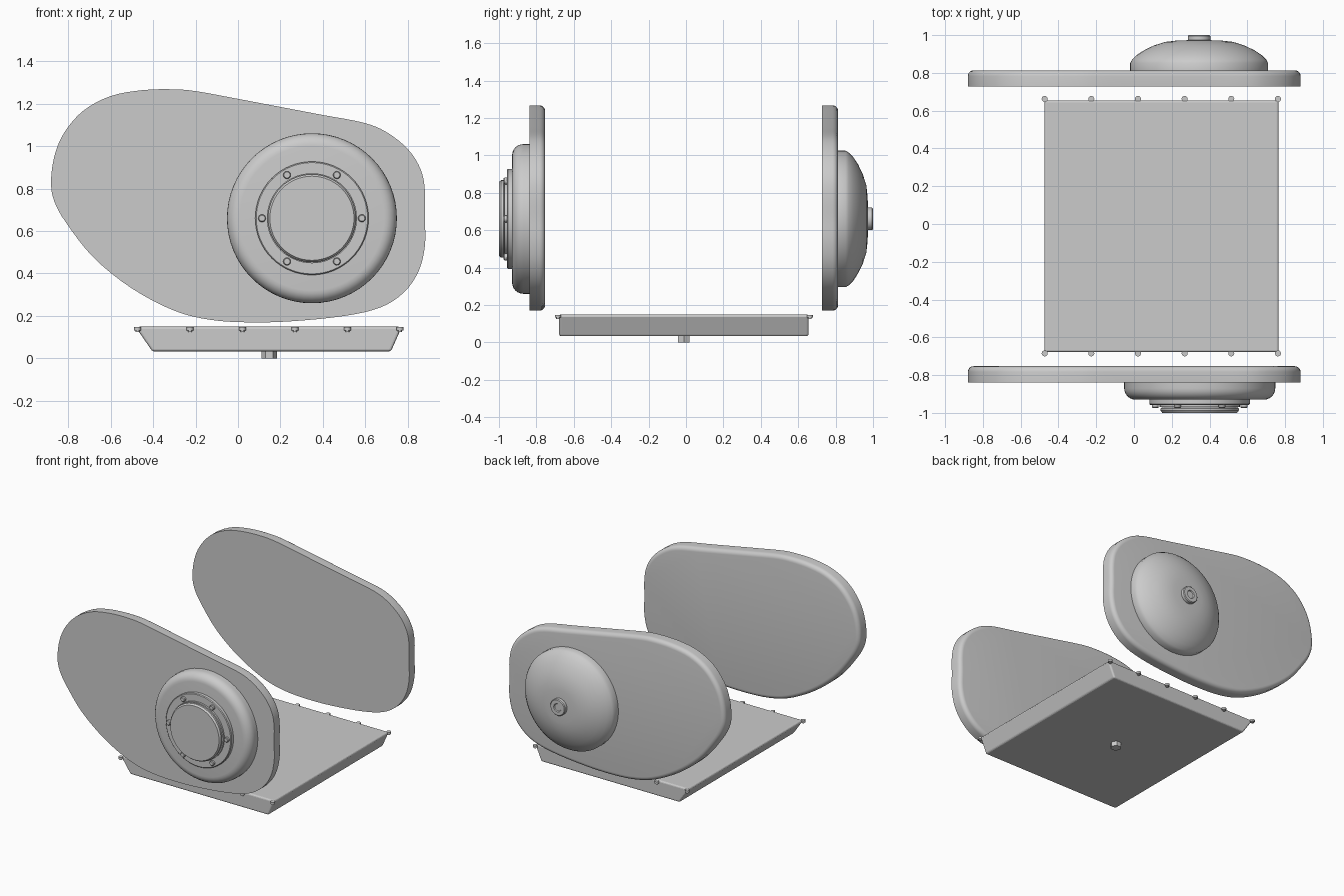
import bpy
import math
from mathutils import Vector, Matrix

old = bpy.data.objects.get("Cube")
if old:
    bpy.data.objects.remove(old, do_unlink=True)

# One plain metal colour for everything
grey = bpy.data.materials.new("light_grey_metal")
grey.use_nodes = True
grey.diffuse_color = (0.6, 0.6, 0.6, 1)
grey.node_tree.nodes["Principled BSDF"].inputs["Base Color"].default_value = (0.6, 0.6, 0.6, 1)


def make(name, verts, faces, smooth=True):
    mesh = bpy.data.meshes.new(name)
    mesh.from_pydata(verts, [], faces)
    mesh.materials.append(grey)
    obj = bpy.data.objects.new(name, mesh)
    bpy.context.collection.objects.link(obj)
    if smooth:
        bpy.ops.object.select_all(action="DESELECT")
        obj.select_set(True)
        bpy.context.view_layer.objects.active = obj
        bpy.ops.object.shade_smooth_by_angle(angle=math.radians(35))
    return obj


def loft(name, rings, smooth=True):
    """Bridge rings of equal length and cap both ends."""
    n = len(rings[0])
    verts = [v for ring in rings for v in ring]
    faces = [(k * n + i, k * n + (i + 1) % n, (k + 1) * n + (i + 1) % n, (k + 1) * n + i)
             for k in range(len(rings) - 1) for i in range(n)]
    faces += [tuple(reversed(range(n))), tuple(range(len(verts) - n, len(verts)))]
    return make(name, verts, faces, smooth)


def lathe(name, profile, centre, axis, n=64, smooth=True):
    """Turn (radius, distance) pairs around an axis through centre."""
    turn = Vector((0, 0, 1)).rotation_difference(Vector(axis)).to_matrix()
    rings = [[Vector(centre) + turn @ Vector((r * math.cos(math.tau * i / n),
                                              r * math.sin(math.tau * i / n), h))
              for i in range(n)] for r, h in profile]
    return loft(name, rings, smooth)


def smooth_loop(points, steps=4):
    """Closed curve passing through all points."""
    pts = [Vector(p) for p in points]
    n, out = len(pts), []
    for i in range(n):
        a, b, c, d = (pts[(i + k) % n] for k in (-1, 0, 1, 2))
        for s in range(steps):
            t = s / steps
            out.append(0.5 * (2 * b + (c - a) * t + (2 * a - 5 * b + 4 * c - d) * t * t
                              + (3 * b - a - 3 * c + d) * t ** 3))
    return out


# Side covers: teardrop plates, rounded on the +y edge
outline = smooth_loop([
    (-.88, .83), (-.865, .95), (-.82, 1.06), (-.73, 1.165), (-.6, 1.235), (-.45, 1.263),
    (-.3, 1.267), (-.19, 1.257), (0, 1.222), (.2, 1.184), (.4, 1.146), (.59, 1.11),
    (.7, 1.065), (.8, .985), (.86, .89), (.88, .79), (.88, .66), (.88, .53),
    (.85, .41), (.78, .31), (.67, .24), (.5, .2), (.25, .175), (.05, .17),
    (-.13, .182), (-.3, .225), (-.5, .33), (-.68, .475), (-.81, .64), (-.865, .74)])


def inset(points, d):
    n, out = len(points), []
    for i, p in enumerate(points):
        t = (points[(i + 1) % n] - points[i - 1]).normalized()
        out.append(p + Vector((t.y, -t.x)) * d)
    return out


def side_cover(name, y):
    thick, r = 0.085, 0.03
    steps = [(0, y)]
    for k in range(6):
        a = math.pi / 2 * k / 5
        steps.append((r * (1 - math.cos(a)), y + thick - r + r * math.sin(a)))
    loft(name, [[(p.x, depth, p.y) for p in inset(outline, d)] for d, depth in steps])


side_cover("front_cover", -0.838)
side_cover("back_cover", 0.728)

# Front hub: rounded drum, bolted ring and centre cap
hub = Vector((0.348, -0.83, 0.66))
front = (0, -1, 0)
rim = [(0.4, 0), (0.4, 0.04)]
rim += [(0.34 + 0.06 * math.cos(a), 0.04 + 0.06 * math.sin(a))
        for a in (math.pi / 2 * k / 6 for k in range(1, 7))]
lathe("front_hub", rim, hub, front)
lathe("hub_ring", [(0.267, 0.1), (0.267, 0.122), (0.262, 0.127)], hub, front)
lathe("hub_cap", [(0.212, 0.127), (0.212, 0.14), (0.2, 0.14), (0.207, 0.146),
                  (0.207, 0.158), (0.198, 0.17)], hub, front)
for i in range(6):
    a = math.tau * i / 6
    spot = hub + Vector((math.cos(a), 0, math.sin(a))) * 0.235
    lathe(f"hub_bolt_{i + 1}", [(0.018, 0.12), (0.018, 0.14), (0.014, 0.145)], spot, front, 16)

# Back dome with a centre button
dome = Vector((0.345, 0.81, 0.66))
back = (0, 1, 0)
lathe("back_dome", [(0.365, 0), (0.365, 0.043), (0.355, 0.06), (0.33, 0.085), (0.29, 0.111),
                    (0.24, 0.135), (0.18, 0.154), (0.12, 0.161), (0.06, 0.163)],
      dome, back)
lathe("dome_button", [(0.06, 0.155), (0.06, 0.185), (0.055, 0.19), (0.03, 0.19),
                      (0.026, 0.183)], dome, back, 32)

# Bottom pan: sloped ends, straight sides, soft edges
section = [(-0.473, 0.15), (-0.473, 0.135), (-0.403, 0.033),
           (0.72, 0.033), (0.765, 0.135), (0.765, 0.15)]
pan = loft("bottom_pan", [[(x, y, z) for x, z in section] for y in (0.655, -0.678)], False)
soft = pan.modifiers.new("soft_edges", "BEVEL")
soft.width = 0.012
soft.segments = 3
soft.limit_method = "ANGLE"
soft.angle_limit = math.radians(40)

# Pan bolts along both long edges
for side, y in (("back", 0.662), ("front", -0.685)):
    for i in range(6):
        lathe(f"{side}_pan_bolt_{i + 1}",
              [(0.009, 0.125), (0.009, 0.132), (0.016, 0.132), (0.016, 0.147)],
              (-0.473 + 0.247 * i, y, 0), (0, 0, 1), 16)

# Hexagonal drain plug under the pan
lathe("drain_plug", [(0.037, 0), (0.037, 0.04)], (0.147, -0.012, 0), (0, 0, 1), 6, False)
